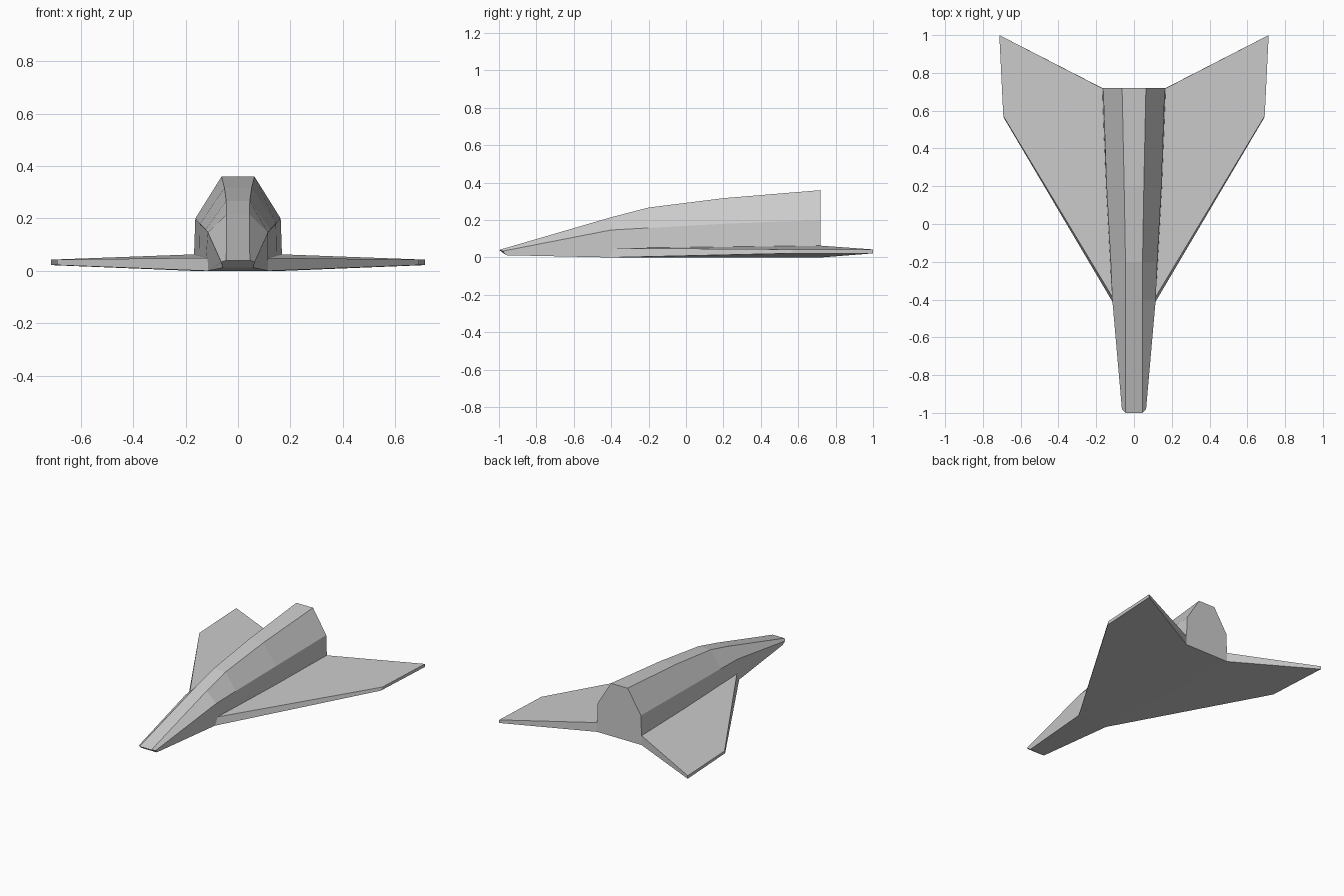
import bpy, bmesh

if "Cube" in bpy.data.objects:
    bpy.data.objects.remove(bpy.data.objects["Cube"])


def make_object(name, build):
    bm = bmesh.new()
    build(bm)
    bmesh.ops.recalc_face_normals(bm, faces=bm.faces[:])
    mesh = bpy.data.meshes.new(name)
    bm.to_mesh(mesh)
    bm.free()
    obj = bpy.data.objects.new(name, mesh)
    bpy.context.collection.objects.link(obj)
    return obj


def bridge(bm, a, b):
    n = len(a)
    for i in range(n):
        j = (i + 1) % n
        bm.faces.new((a[i], a[j], b[j], b[i]))


# Fuselage: six-sided sections (y, bottom x/z, shoulder x/z, top x/z)
SECTIONS = [
    (-1.00, 0.058, 0.012, 0.064, 0.034, 0.045, 0.04),
    (-0.40, 0.115, 0.0, 0.115, 0.147, 0.044, 0.215),
    (-0.20, 0.127, 0.0, 0.123, 0.158, 0.045, 0.267),
    (0.20, 0.149, 0.0, 0.145, 0.180, 0.052, 0.317),
    (0.72, 0.170, 0.0, 0.163, 0.200, 0.063, 0.36),
]


def fuselage(bm):
    rings = []
    for k, (y, bx, bz, sx, sz, tx, tz) in enumerate(SECTIONS):
        # the nose tip leans back towards its underside
        lean = 0.04 if k == 0 else 0.0
        half = [(bx, y + lean, bz), (sx, y + lean / 2, sz), (tx, y, tz)]
        ring = half + [(-x, yy, z) for x, yy, z in reversed(half)]
        rings.append([bm.verts.new(p) for p in ring])
    for a, b in zip(rings, rings[1:]):
        bridge(bm, a, b)
    bm.faces.new(rings[0])
    bm.faces.new(rings[-1])


make_object("fuselage", fuselage)

# Wing: thin slab tapering to the tip, with a slightly sloped leading edge
LOWER = [(0.10, -0.41, 0.0), (0.115, -0.41, 0.0), (0.688, 0.56, 0.022),
         (0.713, 1.0, 0.022), (0.168, 0.72, 0.0), (0.10, 0.72, 0.0)]
UPPER = [(0.10, -0.385, 0.05), (0.115, -0.385, 0.05), (0.692, 0.572, 0.043),
         (0.713, 1.0, 0.043), (0.170, 0.72, 0.063), (0.10, 0.72, 0.063)]


def wing(side):
    def build(bm):
        lo, hi = [[bm.verts.new((x * side, y, z)) for x, y, z in pts]
                  for pts in (LOWER, UPPER)]
        bridge(bm, lo, hi)
        for ring in (lo, hi):
            # split root strip from the swept panel
            bm.faces.new((ring[0], ring[1], ring[4], ring[5]))
            bm.faces.new(ring[1:5])
    return build


for label, side in (("right_wing", 1), ("left_wing", -1)):
    make_object(label, wing(side))
